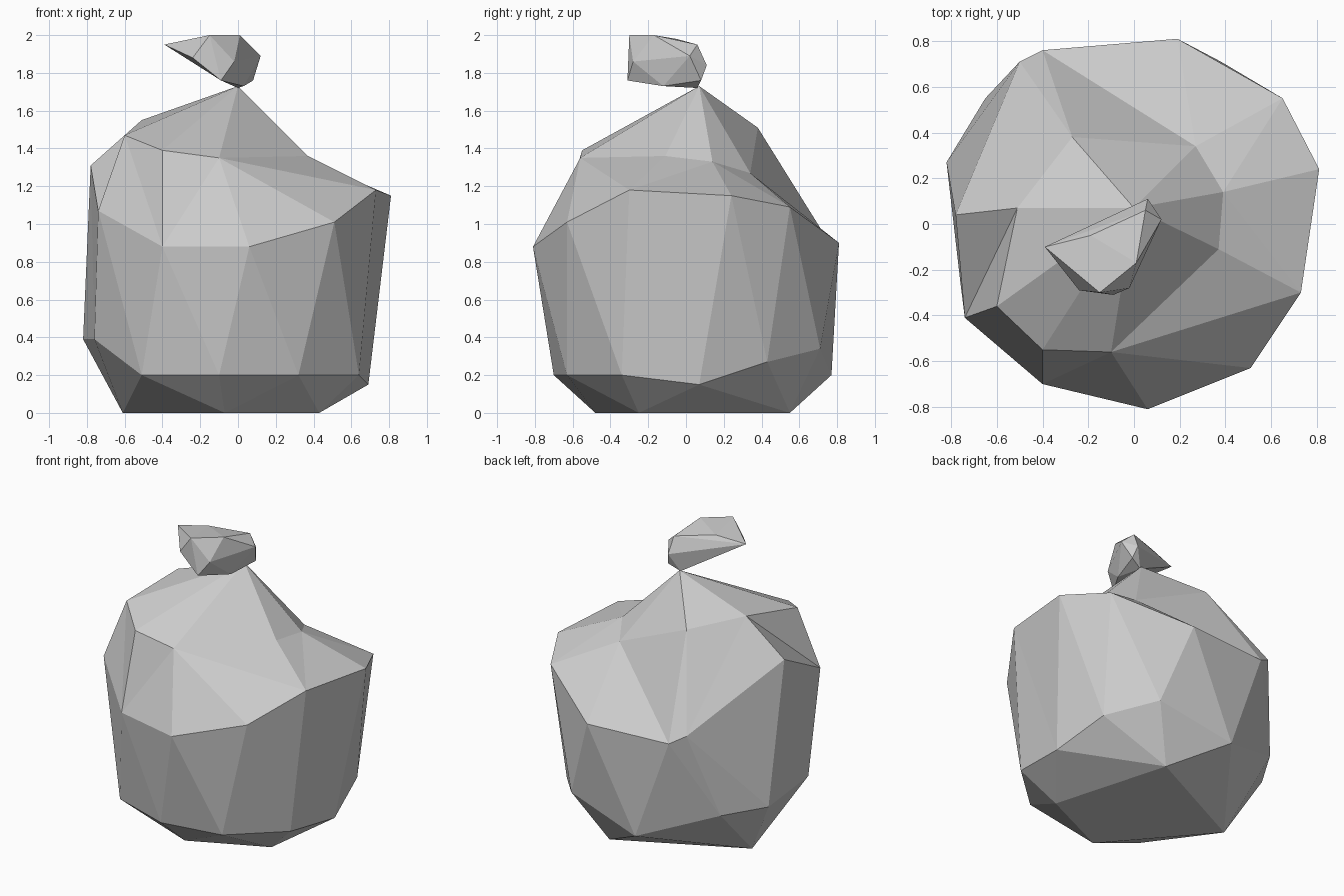
import bpy
import bmesh

# Remove the default object
default_cube = bpy.data.objects.get("Cube")
if default_cube:
    bpy.data.objects.remove(default_cube, do_unlink=True)

# One plain grey for the whole sack
grey = bpy.data.materials.new("sack_grey")
grey.use_nodes = True
colour = (0.6, 0.6, 0.6, 1)
grey.diffuse_color = colour
grey.node_tree.nodes["Principled BSDF"].inputs["Base Color"].default_value = colour


def add_ring(bm, points):
    """Turn a cross-section into a list of mesh vertices."""
    return [bm.verts.new(point) for point in points]


def bridge_rings(bm, lower, upper, steps):
    """Stitch two cross-sections with triangles.
    Each step moves on by one corner: u along the upper ring, l along the lower."""
    low, up = 0, 0
    for step in steps:
        a = lower[low % len(lower)]
        b = upper[up % len(upper)]
        if step == "u":
            up += 1
            c = upper[up % len(upper)]
        else:
            low += 1
            c = lower[low % len(lower)]
        bm.faces.new((a, b, c))


def finish(bm, name):
    """Make a flat-shaded object from the mesh."""
    bmesh.ops.recalc_face_normals(bm, faces=bm.faces[:])
    mesh = bpy.data.meshes.new(name)
    bm.to_mesh(mesh)
    bm.free()
    mesh.materials.append(grey)
    obj = bpy.data.objects.new(name, mesh)
    bpy.context.scene.collection.objects.link(obj)
    return obj


# Sagging sack body: irregular cross-sections, each anticlockwise from the front
floor_section = [(-.07, -.48, 0), (.43, -.25, 0), (.2, .55, 0), (-.61, .15, 0)]
base_section = [(-.1, -.7, .2), (.32, -.63, .2), (.64, -.34, .2), (.69, .07, .15),
                (.61, .43, .27), (.38, .71, .34), (-.15, .77, .2), (-.65, .55, .39),
                (-.82, .27, .39), (-.76, -.25, .39), (-.51, -.56, .2)]
belly_section = [(-.4, -.7, .88), (.06, -.81, .88), (.51, -.63, 1.01), (.73, -.3, 1.18),
                 (.81, .24, 1.15), (.65, .55, 1.09), (.19, .81, .9), (-.4, .76, .9),
                 (-.5, .71, .96), (-.78, .04, 1.31), (-.74, -.41, 1.07)]
shoulder_section = [(-.4, -.55, 1.39), (-.1, -.56, 1.35), (.37, -.11, 1.36), (.39, .14, 1.33),
                    (.27, .34, 1.27), (-.27, .38, 1.51), (-.51, .07, 1.55), (-.6, -.36, 1.47)]

bm = bmesh.new()
floor_ring = add_ring(bm, floor_section)
base_ring = add_ring(bm, base_section)
belly_ring = add_ring(bm, belly_section)
shoulder_ring = add_ring(bm, shoulder_section)
neck = add_ring(bm, [(0, .07, 1.73)])

bm.faces.new(floor_ring)
bridge_rings(bm, floor_ring, base_ring, "uluuluuuluuuulu")
bridge_rings(bm, base_ring, belly_ring, "ul" * len(belly_ring))
bridge_rings(bm, belly_ring, shoulder_ring, "ulll" "uull" "ull" "ul" "ull" "ul" "u")
bridge_rings(bm, shoulder_ring, neck, "l" * len(shoulder_ring))
finish(bm, "sack_body")

# Tied knot with its loose end pointing to one side
knot_top = [(-.39, -.1, 1.95), (-.15, -.3, 2), (.01, -.17, 2), (.05, .06, 1.95), (-.19, -.05, 1.98)]
knot_middle = [(-.24, -.29, 1.88), (-.02, -.28, 1.86), (.12, .02, 1.89), (.06, .11, 1.84)]
knot_bottom = [(-.09, -.31, 1.76), (.03, -.12, 1.73), (.08, .08, 1.76), (0, .06, 1.72)]

bm = bmesh.new()
corners = add_ring(bm, knot_top + knot_middle + knot_bottom)
hull = bmesh.ops.convex_hull(bm, input=corners)
unused = [v for v in bm.verts if not v.link_faces]
bmesh.ops.delete(bm, geom=unused, context="VERTS")
finish(bm, "sack_knot")
